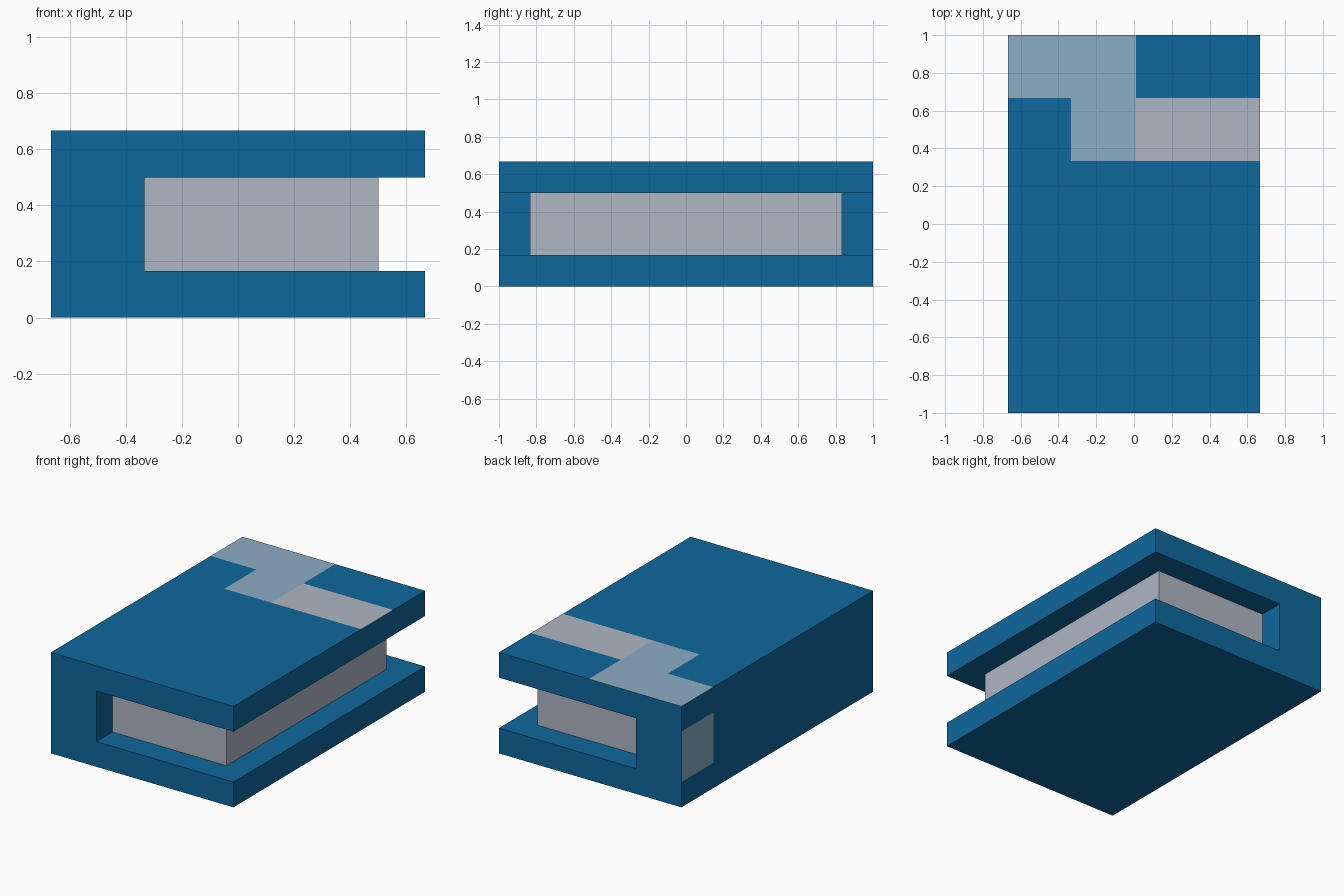
import bpy, bmesh
from mathutils import Vector

default = bpy.data.objects.get("Cube")
if default:
    bpy.data.objects.remove(default, do_unlink=True)


def make_material(name, rgb):
    """Flat material from 0-255 sRGB values."""
    lin = [((c / 255 + 0.055) / 1.055) ** 2.4 if c > 10 else c / 255 / 12.92 for c in rgb]
    mat = bpy.data.materials.new(name)
    mat.use_nodes = True
    mat.diffuse_color = (*lin, 1)
    bsdf = mat.node_tree.nodes["Principled BSDF"]
    bsdf.inputs["Base Color"].default_value = (*lin, 1)
    bsdf.inputs["Roughness"].default_value = 0.9
    return mat


BLUE = make_material("cover blue", (13, 104, 157))
PALE = make_material("pale blue", (140, 174, 197))
GREY = make_material("page grey", (175, 183, 196))

T = 1 / 3          # texture-sized step
X, Y, H = 2 * T, 1.0, 2 * T


def add_object(name, bm, materials):
    bmesh.ops.recalc_face_normals(bm, faces=bm.faces)
    mesh = bpy.data.meshes.new(name)
    bm.to_mesh(mesh)
    bm.free()
    for mat in materials:
        mesh.materials.append(mat)
    obj = bpy.data.objects.new(name, mesh)
    bpy.context.collection.objects.link(obj)
    return obj


# Cover: C-shaped profile (spine and two boards) extruded along y
profile = [(-X, 0), (X, 0), (X, T / 2), (-T, T / 2),
           (-T, T * 1.5), (X, T * 1.5), (X, H), (-X, H)]
bm = bmesh.new()
face = bm.faces.new([bm.verts.new((x, -Y, z)) for x, z in profile])
ext = bmesh.ops.extrude_face_region(bm, geom=[face])
bmesh.ops.translate(bm, vec=(0, 2 * Y, 0),
                    verts=[v for v in ext["geom"] if isinstance(v, bmesh.types.BMVert)])
bmesh.ops.recalc_face_normals(bm, faces=bm.faces)

# Cut the outlines of the painted patches into the top board and the spine
CUT_TOP = [((-T, 0, 0), (1, 0, 0)), ((0.01, 0, 0), (1, 0, 0)),
           ((0, T, 0), (0, 1, 0)), ((0, 2 * T, 0), (0, 1, 0))]
CUT_SPINE = [((0, 2 * T, 0), (0, 1, 0)),
             ((0, 0, T / 2), (0, 0, 1)), ((0, 0, T * 1.5), (0, 0, 1))]


def is_top(f):
    return f.normal.z > 0.9 and f.calc_center_median().z > H - 0.01


def is_spine(f):
    return f.normal.x < -0.9 and f.calc_center_median().x < -X + 0.01


for test, cuts in ((is_top, CUT_TOP), (is_spine, CUT_SPINE)):
    for co, no in cuts:
        bm.normal_update()
        faces = [f for f in bm.faces if test(f)]
        geom = faces + list({e for f in faces for e in f.edges}) \
            + list({v for f in faces for v in f.verts})
        bmesh.ops.bisect_plane(bm, geom=geom, plane_co=Vector(co), plane_no=Vector(no))

# Paint the patches by face position
bm.normal_update()
for f in bm.faces:
    c = f.calc_center_median()
    if is_top(f):
        if c.y > 2 * T and c.x < 0.01 or T < c.y < 2 * T and -T < c.x < 0.01:
            f.material_index = 1
        elif T < c.y < 2 * T and c.x > 0.01:
            f.material_index = 2
    elif is_spine(f) and c.y > 2 * T and T / 2 < c.z < T * 1.5:
        f.material_index = 1
add_object("book_cover", bm, [BLUE, PALE, GREY])

# Page block, slightly sunk into the cover
E = 0.005
bm = bmesh.new()
bmesh.ops.create_cube(bm, size=1)
bmesh.ops.scale(bm, vec=(0.5 + T + E, 5 * T, T + 2 * E), verts=bm.verts)
bmesh.ops.translate(bm, vec=((0.5 - T - E) / 2, 0, T), verts=bm.verts)
add_object("page_block", bm, [GREY])
